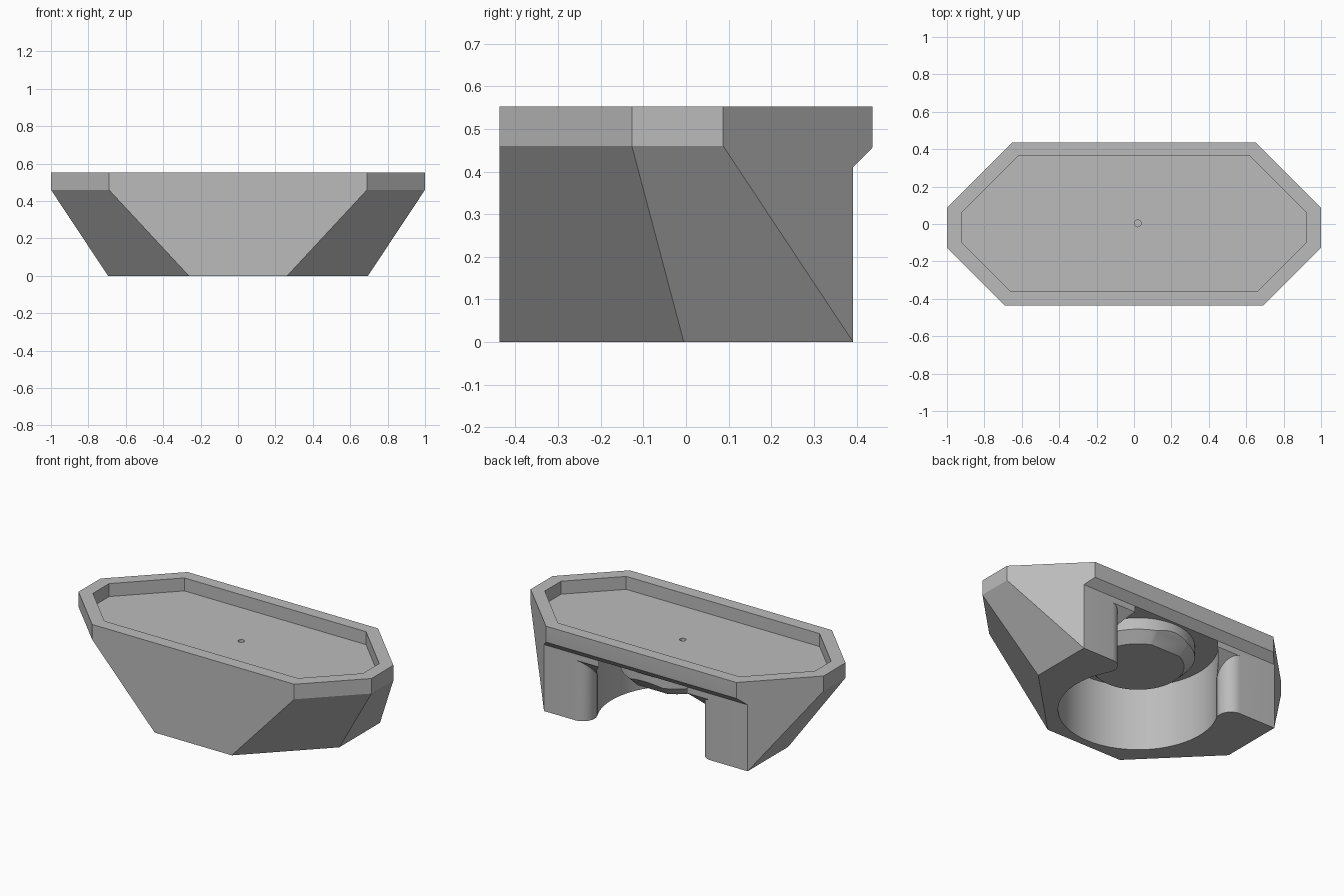
import bpy
import bmesh
from math import cos, sin, pi, atan2, hypot, radians

old = bpy.data.objects.get("Cube")
if old:
    bpy.data.objects.remove(old, do_unlink=True)

grey = bpy.data.materials.new("plain_grey")
grey.use_nodes = True
grey.diffuse_color = (0.5, 0.5, 0.5, 1)
grey.node_tree.nodes["Principled BSDF"].inputs["Base Color"].default_value = (0.5, 0.5, 0.5, 1)


def finish(name, bm):
    bmesh.ops.recalc_face_normals(bm, faces=bm.faces)
    mesh = bpy.data.meshes.new(name)
    bm.to_mesh(mesh)
    bm.free()
    mesh.materials.append(grey)
    ob = bpy.data.objects.new(name, mesh)
    bpy.context.collection.objects.link(ob)
    return ob


def hull(name, points):
    """Convex solid around a set of points, with flat areas merged."""
    bm = bmesh.new()
    for p in points:
        bm.verts.new(p)
    bmesh.ops.convex_hull(bm, input=bm.verts)
    bmesh.ops.dissolve_limit(bm, angle_limit=radians(0.6), verts=bm.verts, edges=bm.edges)
    return finish(name, bm)


def prism(name, outline, bottom, top):
    """Upright solid; top is a function of y so that it may slope."""
    bm = bmesh.new()
    low = [bm.verts.new((x, y, bottom)) for x, y in outline]
    high = [bm.verts.new((x, y, top(y))) for x, y in outline]
    bm.faces.new(low)
    bm.faces.new(high)
    n = len(outline)
    for i in range(n):
        j = (i + 1) % n
        bm.faces.new((low[i], low[j], high[j], high[i]))
    return finish(name, bm)


def ring(x, y, r, z, n=72):
    return [(x + r * cos(2 * pi * i / n), y + r * sin(2 * pi * i / n), z) for i in range(n)]


def mirrored(half):
    return half + [(-p[0], *p[1:]) for p in reversed(half)]


def combine(target, tool, operation="DIFFERENCE"):
    tool.hide_render = True
    mod = target.modifiers.new(tool.name, "BOOLEAN")
    mod.operation = operation
    mod.solver = "EXACT"
    mod.object = tool
    bpy.ops.object.select_all(action="DESELECT")
    bpy.context.view_layer.objects.active = target
    target.select_set(True)
    bpy.ops.object.modifier_apply(modifier=mod.name)
    bpy.data.objects.remove(tool, do_unlink=True)


TOP, RIM, FLOOR, CEILING = 0.553, 0.46, 0.473, 0.41
BACK = 0.392
CX, CY, BORE = 0.02, 0.06, 0.448

# Faceted body: eight-sided rim tapering down to a narrow foot
rim = [(0.65, 0.437), (1, 0.087), (1, -0.127), (0.69, -0.437)]
foot = [(0.695, BACK, 0), (0.695, -0.005, 0), (0.263, -0.437, 0)]
body = hull("holder_body", mirrored([(x, y, TOP) for x, y in rim]
                                    + [(x, y, RIM) for x, y in rim] + foot))

# Step under the back of the rim, with a sloped underside
combine(body, prism("back_step", [(-1.2, BACK), (1.2, BACK), (1.2, 0.6), (-1.2, 0.6)],
                    -0.1, lambda y: y + 0.018))

# Shallow tray in the top
tray = mirrored([(0.62, 0.363), (0.922, 0.06), (0.922, -0.098), (0.66, -0.36)])
combine(body, prism("tray", tray, FLOOR, lambda y: 0.7))

# Round socket open to the bottom and back
combine(body, hull("socket", ring(CX, CY, BORE, -0.1) + ring(CX, CY, BORE, CEILING)))

# Bevelled boss hanging in the socket
combine(body, hull("boss", ring(CX, CY, 0.257, 0.277) + ring(CX, CY, 0.317, 0.337)
                   + ring(CX, CY, 0.317, 0.43)), "UNION")

# Back opening with rounded lips that run into the socket wall
lip, off = 0.08, 0.465
drop = BACK - lip - CY
end = pi + atan2(drop, off)
side = [(off, 0.45)]
for i in range(13):
    a = pi / 2 + (end - pi / 2) * i / 12
    side.append((off + lip * cos(a), BACK - lip + lip * sin(a)))
# carry the end slightly into the socket so that no sliver remains
reach = hypot(off, drop) - lip - 0.004
side.append((reach * cos(end - pi), CY + reach * sin(end - pi)))
opening = [(CX + x, y) for x, y in mirrored(side)]
combine(body, prism("opening", opening, -0.1, lambda y: y - 0.02))

# Small pin hole in the tray
combine(body, hull("pin_hole", ring(CX, 0.003, 0.018, 0.43, 24) + ring(CX, 0.003, 0.018, 0.6, 24)))

bpy.ops.object.select_all(action="DESELECT")
body.select_set(True)
bpy.context.view_layer.objects.active = body
bpy.ops.object.shade_smooth_by_angle(angle=radians(20))
